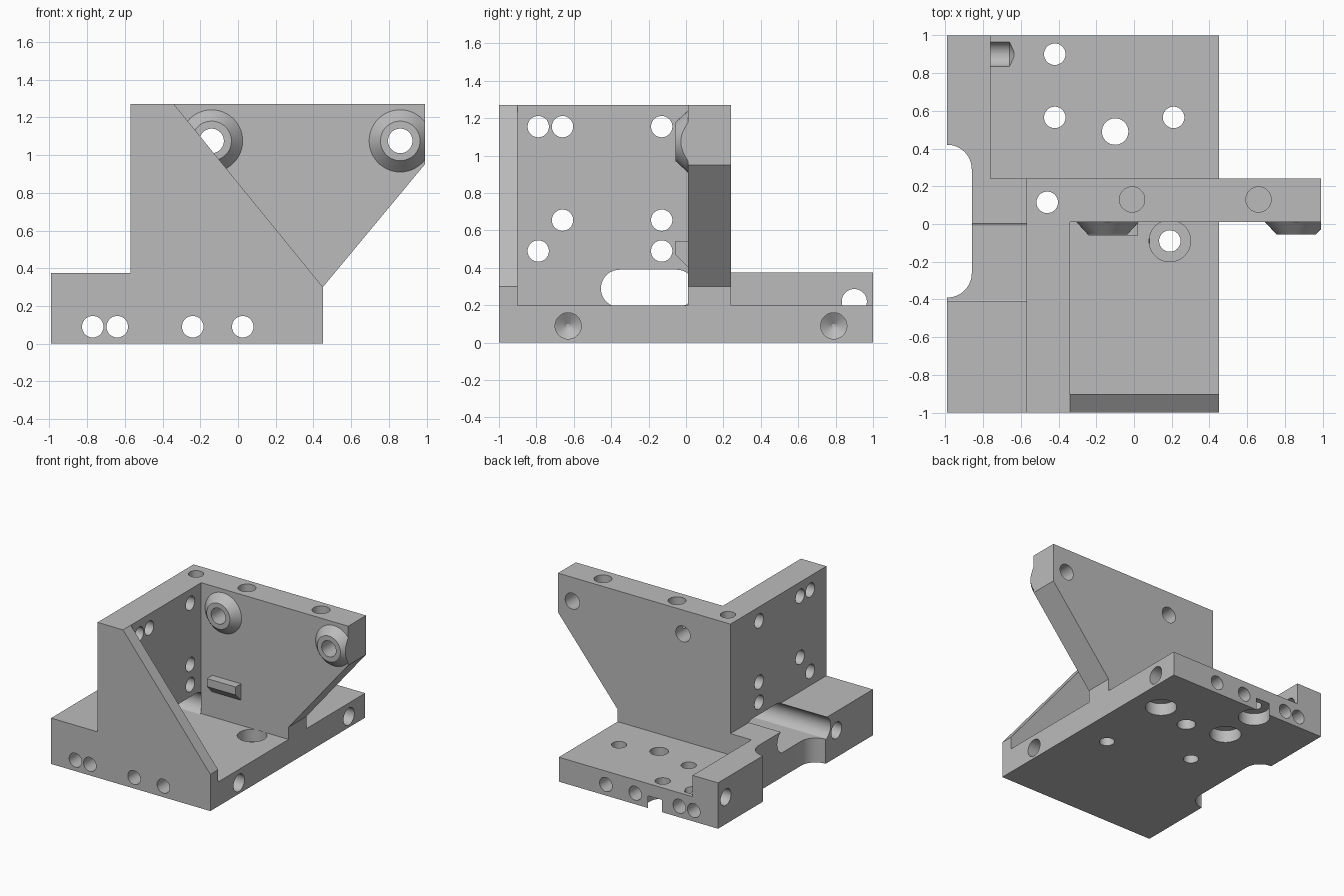
import bpy, bmesh
from math import sin, cos, pi, radians

cube = bpy.data.objects.get("Cube")
if cube:
    bpy.data.objects.remove(cube, do_unlink=True)

grey = bpy.data.materials.new("machined_grey")
grey.use_nodes = True
COLOUR = (0.5, 0.5, 0.5, 1)
grey.diffuse_color = COLOUR
grey.node_tree.nodes["Principled BSDF"].inputs["Base Color"].default_value = COLOUR


def place(axis, u, v, t):
    """Point (u, v) across the axis, t along it."""
    return {"x": (t, u, v), "y": (u, t, v), "z": (u, v, t)}[axis]


def loft(name, axis, rings):
    """Solid through equal-sized rings, each a (points, t) pair."""
    bm = bmesh.new()
    loops = [[bm.verts.new(place(axis, u, v, t)) for u, v in pts] for pts, t in rings]
    for a, b in zip(loops, loops[1:]):
        for i in range(len(a)):
            j = (i + 1) % len(a)
            bm.faces.new((a[i], a[j], b[j], b[i]))
    bm.faces.new(loops[0])
    bm.faces.new(loops[-1])
    bmesh.ops.recalc_face_normals(bm, faces=bm.faces[:])
    mesh = bpy.data.meshes.new(name)
    bm.to_mesh(mesh)
    bm.free()
    mesh.materials.append(grey)
    ob = bpy.data.objects.new(name, mesh)
    bpy.context.scene.collection.objects.link(ob)
    return ob


def prism(name, axis, pts, lo, hi):
    return loft(name, axis, [(pts, lo), (pts, hi)])


def box_pts(u0, u1, v0, v1):
    return [(u0, v0), (u1, v0), (u1, v1), (u0, v1)]


def lathe(name, axis, u, v, profile, n=48):
    """Round solid about an axis; profile is (radius, t) pairs."""
    turn = [2 * pi * i / n for i in range(n)]
    return loft(name, axis, [([(u + r * cos(a), v + r * sin(a)) for a in turn], t)
                             for r, t in profile])


cutters = []


def cutter(ob):
    ob.hide_render = True
    cutters.append(ob)
    return ob


def hole(axis, u, v, r, lo, hi):
    return cutter(lathe("hole_cutter", axis, u, v, [(r, lo), (r, hi)]))


def stadium(axis, u0, u1, v, r, lo, hi, along_u=True):
    """Long round-ended slot cutter."""
    pts = []
    for centre, start in ((u1, -pi / 2), (u0, pi / 2)):
        for i in range(25):
            a = start + pi * i / 24
            p, q = centre + r * cos(a), v + r * sin(a)
            pts.append((p, q) if along_u else (q, p))
    return cutter(prism("slot_cutter", axis, pts, lo, hi))


# Cutters
R = 0.057
long_bores = [hole("y", x, 0.09, R, -1.1, 1.1) for x in (-0.77, -0.64, -0.24, 0.025)]
side_drills = [cutter(lathe("drill_cutter", "x", y, 0.09,
                            [(0.07, 0.5), (0.07, 0.15), (0.01, 0.11)]))
               for y in (-0.63, 0.79)]
block_drills = [cutter(lathe("drill_cutter", "x", y, 0.22,
                             [(0.067, -1.1), (0.067, -0.66), (0.01, -0.63)]))
                for y in (-0.53, 0.9)]
corner_bore = hole("z", -0.46, 0.115, R, -0.1, 1.4)
edge_bite = stadium("z", -0.26, 0.29, -0.99, 0.13, -0.1, 0.5, along_u=False)
cross_slot = stadium("x", -0.355, -0.05, 0.29, 0.1, -1.1, -0.3)
stepped = [cutter(lathe("counterbore_cutter", "z", x, y,
                        [(0.118, -0.1), (0.118, 0.1), (R, 0.1), (R, 0.3)]))
           for x, y in ((-0.42, 0.9), (-0.42, 0.565), (0.21, 0.565))]
stepped.append(cutter(lathe("counterbore_cutter", "z", 0.19, -0.09,
                            [(R, -0.1), (R, 0.1), (0.11, 0.1), (0.11, 0.3)])))
dowel = hole("z", -0.1, 0.49, 0.07, -0.1, 0.3)
wall_holes = [hole("x", y, z, R, -0.7, -0.2) for y, z in
              ((-0.79, 1.155), (-0.66, 1.155), (-0.13, 1.155), (-0.66, 0.655),
               (-0.13, 0.655), (-0.79, 0.49), (-0.13, 0.49))]
BOSS_X = (-0.14, 0.86)
BOSS_Z = 1.075
boss_bores = [hole("y", x, BOSS_Z, 0.065, -0.2, 0.4) for x in BOSS_X]
top_pins = [hole("z", x, 0.13, 0.067, 1.05, 1.4) for x in (-0.01, 0.66)]
end_trim = cutter(prism("trim_cutter", "z", box_pts(0.99, 1.3, -0.3, 0.3), 0.8, 1.4))

# Parts, each with the cutters that shape it
parts = []


def part(ob, cuts=()):
    for c in cuts:
        m = ob.modifiers.new("cut", "BOOLEAN")
        m.operation = "DIFFERENCE"
        m.solver = "EXACT"
        m.object = c
    parts.append(ob)


part(prism("base_plate", "z", box_pts(-0.99, 0.45, -1, 1), 0, 0.2),
     long_bores + side_drills + block_drills + stepped + [corner_bore, edge_bite, dowel])

part(prism("side_block", "z",
           [(-0.99, -1), (-0.57, -1), (-0.57, 0.24), (-0.76, 0.24), (-0.76, 1), (-0.99, 1)],
           0.2, 0.375),
     block_drills + [edge_bite, cross_slot])

part(prism("side_wall", "z", box_pts(-0.57, -0.34, -1, 0.24), 0.2, 1.27),
     wall_holes + [corner_bore, cross_slot])

part(prism("back_plate", "y",
           [(-0.34, 0.2), (0.45, 0.2), (0.45, 0.3), (0.99, 0.95), (0.99, 1.27), (-0.34, 1.27)],
           0.01, 0.24),
     boss_bores + top_pins)

part(prism("front_gusset", "y",
           [(-0.34, 0.2), (0.45, 0.2), (0.45, 0.3), (-0.34, 1.27)], -1, -0.9))

for x, bore in zip(BOSS_X, boss_bores):
    part(lathe("conical_boss", "y", x, BOSS_Z, [(0.165, 0.01), (0.105, -0.055)]),
         [bore, end_trim])

part(prism("locating_key", "x",
           [(0.01, 0.54), (-0.06, 0.54), (-0.06, 0.475), (0.01, 0.405)], -0.24, 0.02))

# Bake the cuts, drop the cutters, shade round surfaces smooth
graph = bpy.context.evaluated_depsgraph_get()
graph.update()
baked = [bpy.data.meshes.new_from_object(ob.evaluated_get(graph)) for ob in parts]
for ob, mesh in zip(parts, baked):
    ob.modifiers.clear()
    ob.data = mesh
for c in cutters:
    bpy.data.objects.remove(c, do_unlink=True)
bpy.ops.object.select_all(action="DESELECT")
for ob in parts:
    ob.select_set(True)
bpy.context.view_layer.objects.active = parts[0]
bpy.ops.object.shade_smooth_by_angle(angle=radians(25))
